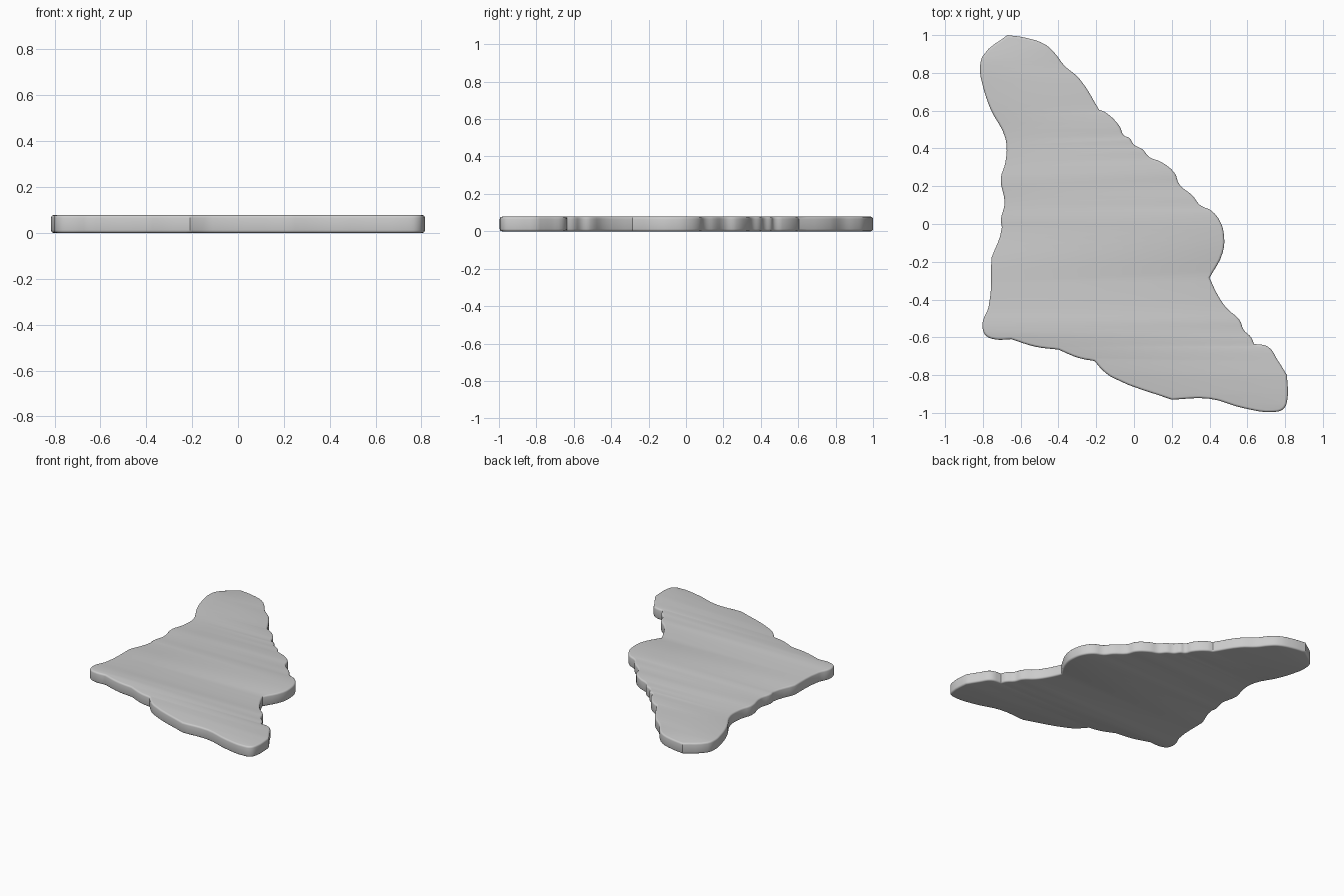
import bpy, math

if "Cube" in bpy.data.objects:
    bpy.data.objects.remove(bpy.data.objects["Cube"])

HEIGHT, ROUND = 0.078, 0.012

# Outline of the slab seen from above, clockwise from the top tip
outline = [
    (-.67, 1.0), (-.57, .985), (-.47, .95), (-.42, .905), (-.37, .84), (-.29, .77),
    (-.185, .605), (-.15, .59), (-.075, .515), (-.055, .47), (-.025, .455), (0, .42),
    (.045, .395), (.08, .355), (.14, .33), (.215, .27), (.24, .21),
    (.31, .15), (.35, .10), (.41, .07), (.455, .015), (.475, -.05), (.47, -.15),
    (.40, -.285), (.44, -.37), (.49, -.445), (.56, -.51), (.58, -.56), (.62, -.60),
    (.635, -.635), (.71, -.65), (.76, -.72), (.81, -.80), (.81, -.94), (.79, -.98),
    (.74, -.995), (.58, -.975), (.40, -.925), (.20, -.93), (-.11, -.815), (-.16, -.78),
    (-.21, -.725), (-.29, -.71), (-.40, -.665), (-.52, -.65), (-.65, -.61), (-.74, -.61),
    (-.785, -.59), (-.80, -.56), (-.80, -.515), (-.77, -.44), (-.755, -.18), (-.70, -.02),
    (-.705, .02), (-.685, .11), (-.705, .24), (-.68, .33), (-.68, .45), (-.76, .61),
    (-.80, .73), (-.815, .82), (-.80, .89),
]
# Points where the outline has a crisp corner
corners = {(-.67, 1.0), (-.185, .605), (.40, -.285), (.635, -.635), (.81, -.80),
           (.20, -.93), (-.21, -.725), (-.755, -.18), (-.65, -.61), (-.40, -.665)}

# Slab: filled curve, extruded with rounded rims
curve = bpy.data.curves.new("slab", 'CURVE')
curve.dimensions = '2D'
curve.fill_mode = 'BOTH'
curve.resolution_u = 4
curve.extrude = HEIGHT / 2 - ROUND
curve.bevel_depth = ROUND
curve.bevel_resolution = 2
curve.offset = -ROUND
spline = curve.splines.new('BEZIER')
spline.bezier_points.add(len(outline) - 1)
spline.use_cyclic_u = True
for bp, p in zip(spline.bezier_points, outline):
    bp.co = (*p, 0)
    kind = 'VECTOR' if p in corners else 'AUTO'
    bp.handle_left_type = bp.handle_right_type = kind

slab = bpy.data.objects.new("slab", curve)
bpy.context.collection.objects.link(slab)
slab.location.z = HEIGHT / 2

grey = bpy.data.materials.new("light grey")
grey.diffuse_color = (0.6, 0.6, 0.6, 1)
grey.use_nodes = True
grey.node_tree.nodes["Principled BSDF"].inputs["Base Color"].default_value = grey.diffuse_color
curve.materials.append(grey)

# Turn into a mesh, join the seams and shade smooth
bpy.context.view_layer.objects.active = slab
slab.select_set(True)
bpy.ops.object.convert(target='MESH')
bpy.ops.object.mode_set(mode='EDIT')
bpy.ops.mesh.select_all(action='SELECT')
bpy.ops.mesh.remove_doubles(threshold=0.0005)
bpy.ops.mesh.normals_make_consistent(inside=False)
bpy.ops.object.mode_set(mode='OBJECT')
bpy.ops.object.shade_smooth_by_angle(angle=math.radians(35))
